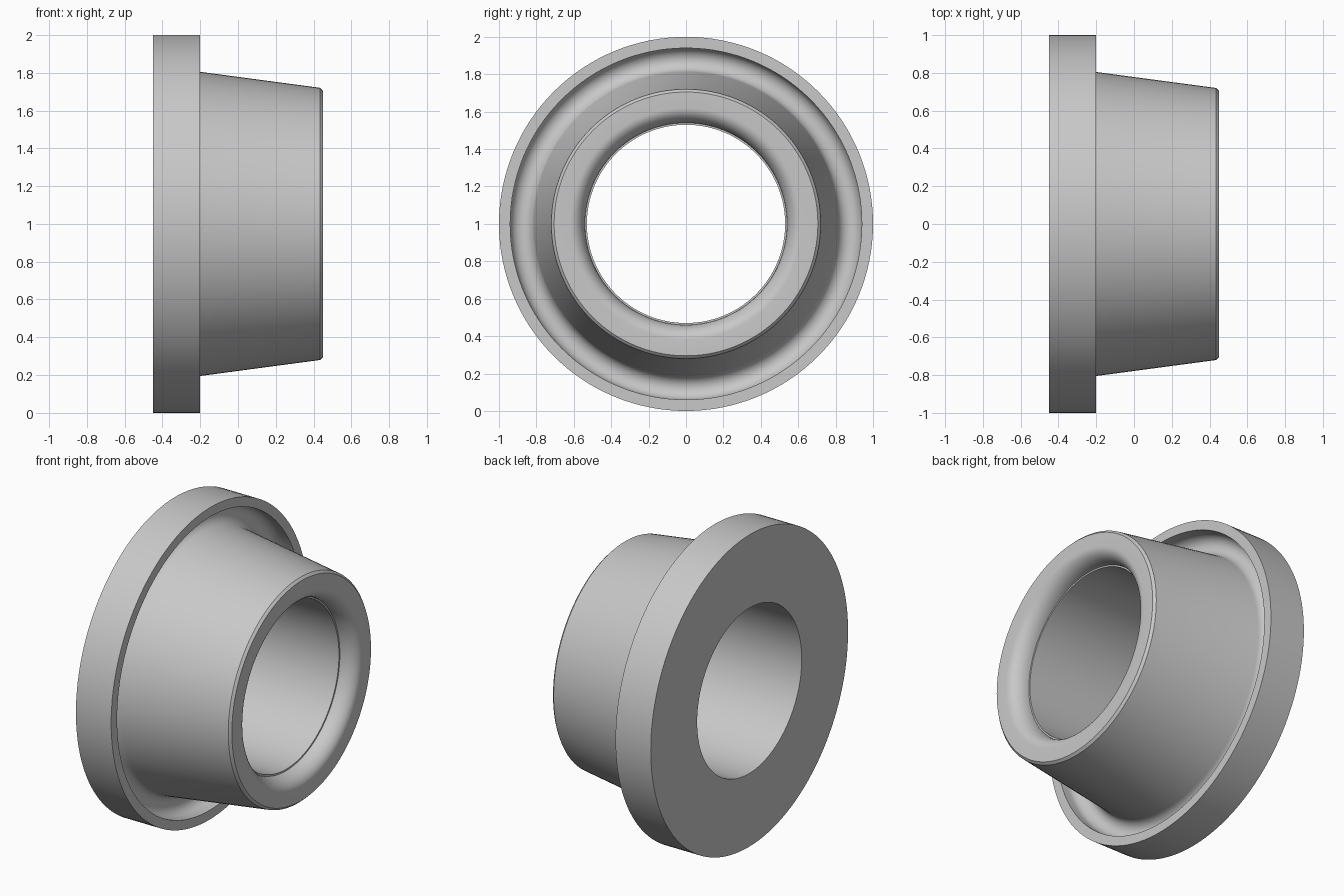
import bpy
import bmesh
from math import cos, sin, pi, radians
from mathutils import Matrix, Vector

cube = bpy.data.objects.get("Cube")
if cube:
    bpy.data.objects.remove(cube, do_unlink=True)

SEGMENTS = 128


def arc(cx, cr, rx, rr, start, end, steps):
    """Elliptical arc of (x, radius) points."""
    points = []
    for i in range(steps + 1):
        a = radians(start + (end - start) * i / steps)
        points.append((cx + rx * cos(a), cr + rr * sin(a)))
    return points


# Plain grey material
grey = bpy.data.materials.new("plain_grey")
grey.use_nodes = True
colour = (0.58, 0.58, 0.58, 1)
grey.diffuse_color = colour
grey.node_tree.nodes["Principled BSDF"].inputs["Base Color"].default_value = colour

# Cross-section: flange, rounded groove, tapered hub, rounded mouth, bore
profile = [(-0.45, 0.53), (-0.45, 1.0), (-0.2, 1.0), (-0.2, 0.94)]
profile += arc(-0.25, 0.876, 0.064, 0.064, 90, 262, 14)
profile += [(0.435, 0.72), (0.45, 0.705)]
profile += arc(0.345, 0.62, 0.105, 0.08, 0, -90, 10)[:1]
profile += arc(0.345, 0.62, 0.105, 0.08, 0, -90, 10)[1:]
profile += [(0.345, 0.53)]

# Revolve the closed section around the x axis
bm = bmesh.new()
rings = []
for k in range(SEGMENTS):
    turn = Matrix.Rotation(2 * pi * k / SEGMENTS, 3, 'X')
    rings.append([bm.verts.new(turn @ Vector((x, 0, r))) for x, r in profile])
count = len(profile)
for k in range(SEGMENTS):
    a, b = rings[k], rings[(k + 1) % SEGMENTS]
    for i in range(count):
        j = (i + 1) % count
        bm.faces.new((a[i], a[j], b[j], b[i]))
bmesh.ops.recalc_face_normals(bm, faces=bm.faces)

mesh = bpy.data.meshes.new("flanged_bushing")
bm.to_mesh(mesh)
bm.free()
mesh.materials.append(grey)
bushing = bpy.data.objects.new("flanged_bushing", mesh)
bushing.location.z = 1
bpy.context.collection.objects.link(bushing)

# Smooth rounds with crisp rims
bpy.ops.object.select_all(action='DESELECT')
bushing.select_set(True)
bpy.context.view_layer.objects.active = bushing
bpy.ops.object.shade_smooth_by_angle(angle=radians(30))
